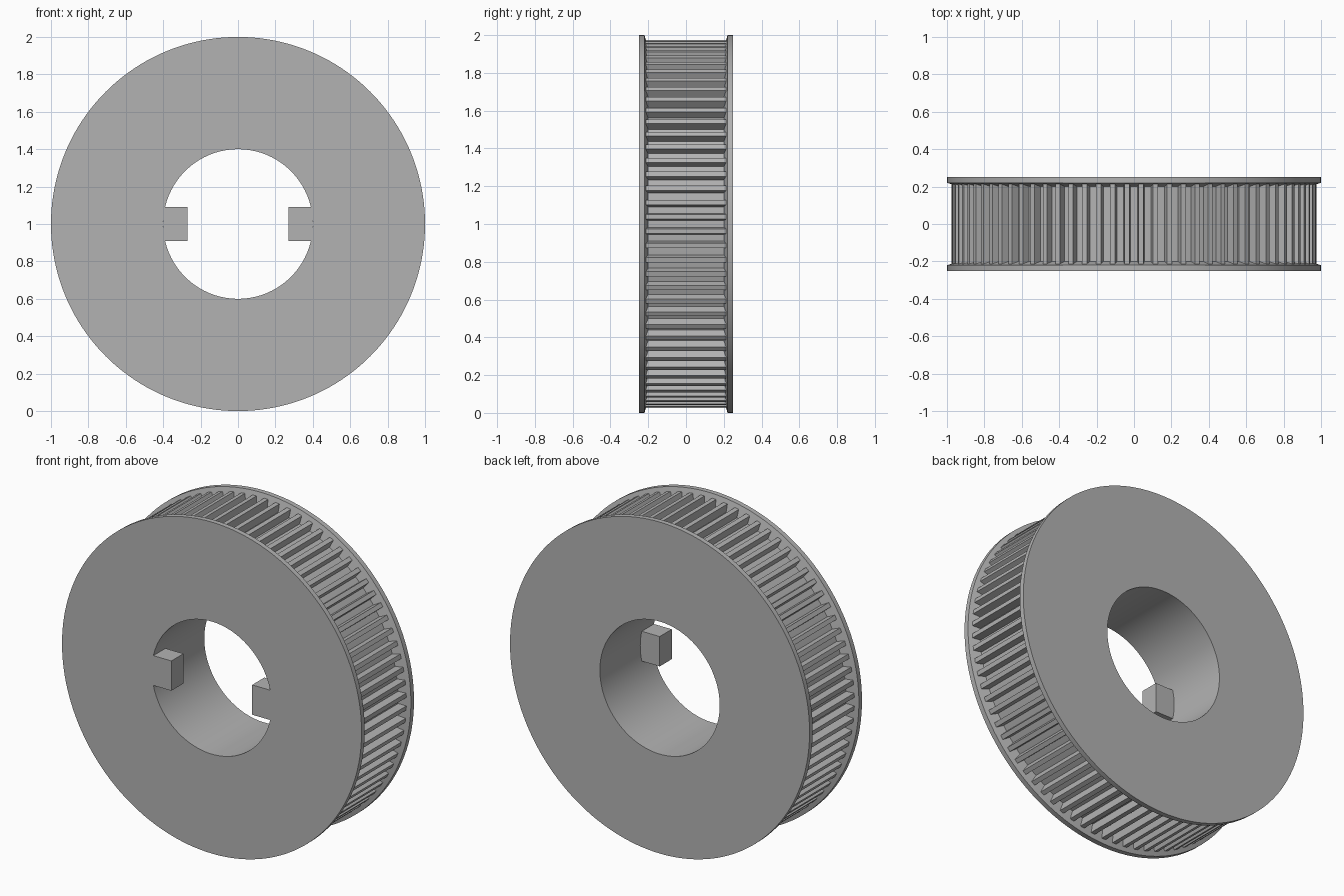
import bpy
import bmesh
from math import sin, cos, asin, pi, tau, radians

if "Cube" in bpy.data.objects:
    bpy.data.objects.remove(bpy.data.objects["Cube"], do_unlink=True)

TEETH = 80
SEGMENTS = TEETH * 2
BORE, ROOT, TIP, RIM = 0.4, 0.93, 0.975, 1.0
HALF = 0.25

steel = bpy.data.materials.new("grey steel")
steel.use_nodes = True
colour = (0.45, 0.45, 0.45, 1)
steel.diffuse_color = colour
steel.node_tree.nodes["Principled BSDF"].inputs["Base Color"].default_value = colour


def finish(name, bm):
    bmesh.ops.recalc_face_normals(bm, faces=bm.faces)
    mesh = bpy.data.meshes.new(name)
    bm.to_mesh(mesh)
    bm.free()
    mesh.materials.append(steel)
    obj = bpy.data.objects.new(name, mesh)
    obj.location.z = RIM
    bpy.context.collection.objects.link(obj)
    bpy.ops.object.select_all(action='DESELECT')
    obj.select_set(True)
    bpy.context.view_layer.objects.active = obj
    bpy.ops.object.shade_smooth_by_angle(angle=radians(10))
    return obj


def prism(bm, outline, y0, y1):
    """Extrude an (x, z) outline along y."""
    front = [bm.verts.new((x, y0, z)) for x, z in outline]
    back = [bm.verts.new((x, y1, z)) for x, z in outline]
    bm.faces.new(front)
    bm.faces.new(back[::-1])
    for i in range(len(outline)):
        j = (i + 1) % len(outline)
        bm.faces.new((front[i], back[i], back[j], front[j]))


def polar(r, a):
    return r * cos(a), r * sin(a)


# Spool: bore, drum and both tapered flanges as one lathed ring
half_profile = [(BORE, HALF), (RIM, HALF), (RIM, 0.22), (ROOT, 0.2)]
profile = half_profile + [(r, -y) for r, y in reversed(half_profile)]
bm = bmesh.new()
rings = []
for s in range(SEGMENTS):
    a = tau * s / SEGMENTS
    rings.append([bm.verts.new((r * cos(a), y, r * sin(a))) for r, y in profile])
for s in range(SEGMENTS):
    p, q = rings[s], rings[(s + 1) % SEGMENTS]
    for i in range(len(profile)):
        j = (i + 1) % len(profile)
        bm.faces.new((p[i], p[j], q[j], q[i]))
finish("flanged_drum", bm)

# Belt teeth between the flanges
bm = bmesh.new()
pitch = tau / TEETH
for t in range(TEETH):
    a = (t + 0.5) * pitch
    base, tip = 0.27 * pitch, 0.17 * pitch
    prism(bm, [polar(ROOT - 0.006, a - base), polar(TIP, a - tip),
               polar(TIP, a + tip), polar(ROOT - 0.006, a + base)], -0.213, 0.213)
finish("belt_teeth", bm)

# Drive keys in the bore, flush with the front face
key_half = 0.09
spread = asin(key_half / BORE)
for name, side in (("left_key", 1), ("right_key", -1)):
    arc = [polar(BORE, spread * (k / 4 - 1)) for k in range(9)]
    outline = [(0.27, -key_half)] + arc + [(0.27, key_half)]
    bm = bmesh.new()
    prism(bm, [(side * x, z) for x, z in outline], -HALF, -0.135)
    finish(name, bm)
